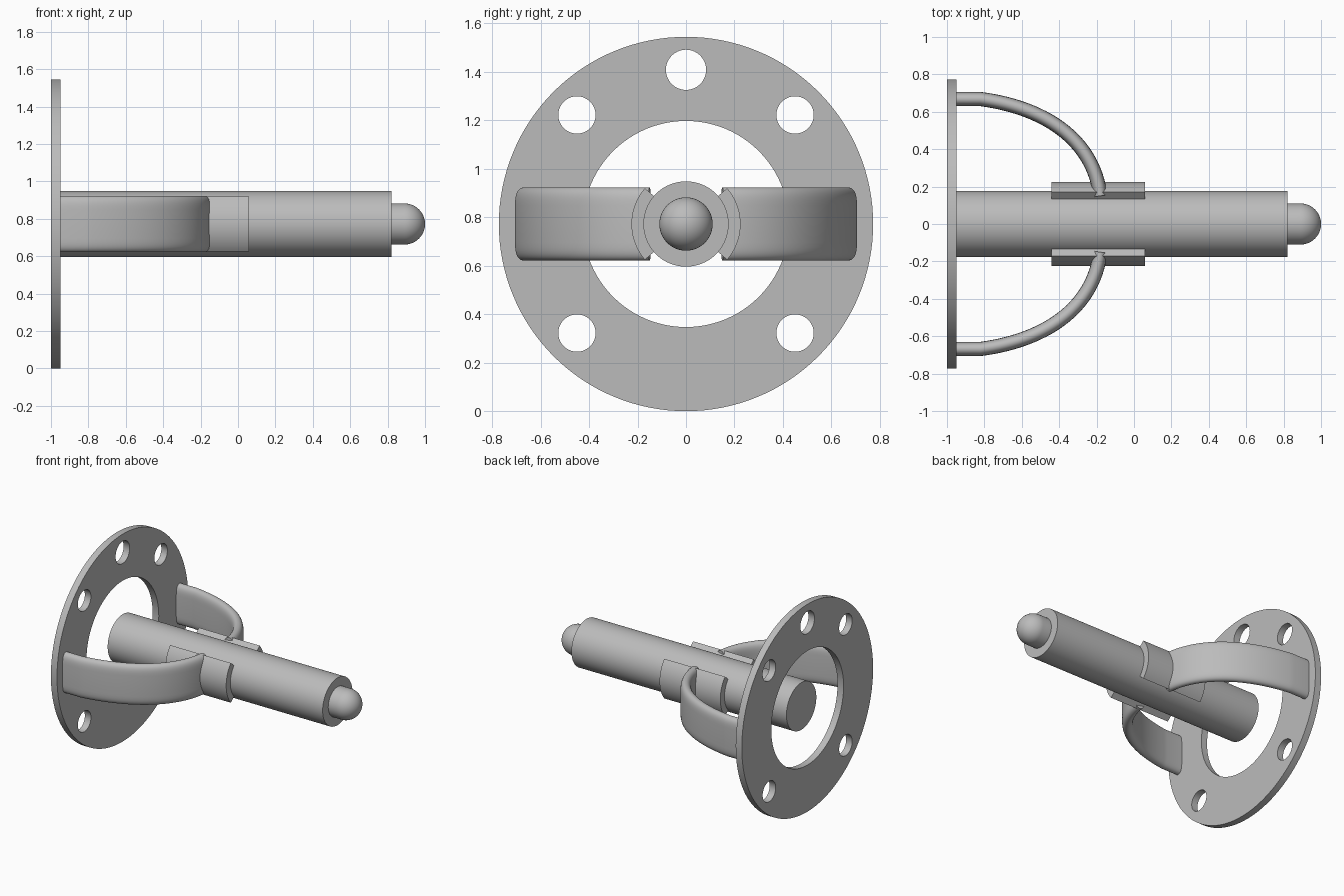
import bpy, bmesh
from math import sin, cos, pi, radians, copysign
from mathutils import Vector
from mathutils.geometry import interpolate_bezier

cube = bpy.data.objects.get("Cube")
if cube:
    bpy.data.objects.remove(cube, do_unlink=True)

AXIS_Z = 0.772

steel = bpy.data.materials.new("grey steel")
steel.use_nodes = True
GREY = (0.5, 0.5, 0.5, 1)
steel.diffuse_color = GREY
steel.node_tree.nodes["Principled BSDF"].inputs["Base Color"].default_value = GREY


def finish(obj):
    """Give the part its material and smooth shading with sharp edges kept."""
    obj.data.materials.clear()
    obj.data.materials.append(steel)
    bpy.ops.object.select_all(action="DESELECT")
    obj.select_set(True)
    bpy.context.view_layer.objects.active = obj
    bpy.ops.object.shade_smooth_by_angle(angle=radians(35))


def loft(name, rings, closed_caps=True):
    """Skin a list of matching closed rings and cap both ends."""
    bm = bmesh.new()
    loops = [[bm.verts.new(p) for p in ring] for ring in rings]
    n = len(loops[0])
    for a, b in zip(loops, loops[1:]):
        for i in range(n):
            j = (i + 1) % n
            bm.faces.new((a[i], a[j], b[j], b[i]))
    bm.faces.new(loops[0])
    bm.faces.new(loops[-1])
    bmesh.ops.recalc_face_normals(bm, faces=bm.faces)
    mesh = bpy.data.meshes.new(name)
    bm.to_mesh(mesh)
    bm.free()
    obj = bpy.data.objects.new(name, mesh)
    bpy.context.collection.objects.link(obj)
    finish(obj)
    return obj


def round_x(x, r, n=64):
    """Circle of radius r around the main axis at x."""
    return [(x, r * cos(2 * pi * i / n), AXIS_Z + r * sin(2 * pi * i / n)) for i in range(n)]


# Flange: flat filled outline with a bore and five bolt holes
curve = bpy.data.curves.new("flange", "CURVE")
curve.dimensions = "2D"
curve.fill_mode = "BOTH"
curve.extrude = 0.025


def add_circle(cx, cy, r, n):
    spline = curve.splines.new("POLY")
    spline.points.add(n - 1)
    spline.use_cyclic_u = True
    for i, p in enumerate(spline.points):
        a = 2 * pi * i / n
        p.co = (cx + r * cos(a), cy + r * sin(a), 0, 1)


add_circle(0, 0, 0.772, 128)
add_circle(0, 0, 0.425, 96)
for deg in (-45, 45, 90, 135, 225):
    a = radians(deg)
    add_circle(0.636 * cos(a), 0.636 * sin(a), 0.083 if deg == 90 else 0.077, 40)
flange = bpy.data.objects.new("flange", curve)
bpy.context.collection.objects.link(flange)
flange.location = (-0.975, 0, AXIS_Z)
flange.rotation_euler = (pi / 2, 0, pi / 2)
bpy.ops.object.select_all(action="DESELECT")
flange.select_set(True)
bpy.context.view_layer.objects.active = flange
bpy.ops.object.convert(target="MESH")
flange = bpy.context.view_layer.objects.active
bm = bmesh.new()
bm.from_mesh(flange.data)
bmesh.ops.remove_doubles(bm, verts=bm.verts, dist=0.0001)
bmesh.ops.recalc_face_normals(bm, faces=bm.faces)
bm.to_mesh(flange.data)
bm.free()
finish(flange)

# Central barrel and its domed plunger
loft("barrel", [round_x(-0.95, 0.176), round_x(0.82, 0.176)])
TIP = 0.11
dome = [round_x(0.89 + TIP * sin(a), TIP * cos(a)) for a in (radians(4.95 * k) for k in range(19))]
loft("plunger", [round_x(0.80, TIP)] + dome)

# Saddle pads and bent spring arms, one on each side
for side, label in ((1, "back"), (-1, "front")):
    span = radians(41)
    arc = [-span + 2 * span * i / 20 for i in range(21)]
    outline = [(0.225, a) for a in arc] + [(0.174, a) for a in reversed(arc)]
    loft(label + "_saddle", [[(x, side * r * cos(a), AXIS_Z + r * sin(a)) for r, a in outline]
                             for x in (-0.44, 0.06)])

    bend = interpolate_bezier(Vector((-0.82, 0.668, 0)), Vector((-0.46, 0.62, 0)),
                              Vector((-0.215, 0.44, 0)), Vector((-0.18, 0.15, 0)), 32)
    path = [Vector((-0.95, 0.668, 0))] + bend
    rings = []
    for i, p in enumerate(path):
        t = (path[min(i + 1, len(path) - 1)] - path[max(i - 1, 0)]).normalized()
        if i == 0:
            t = Vector((1, 0, 0))
        normal = Vector((-t.y, t.x, 0))
        ring = []
        for k in range(48):
            a = 2 * pi * k / 48
            q = p + normal * 0.038 * sin(a)
            c = cos(a) if abs(cos(a)) > 1e-6 else 0.0
            ring.append((q.x, side * q.y, AXIS_Z + 0.151 * copysign(abs(c) ** (1 / 3), c)))
        rings.append(ring)
    loft(label + "_arm", rings)
